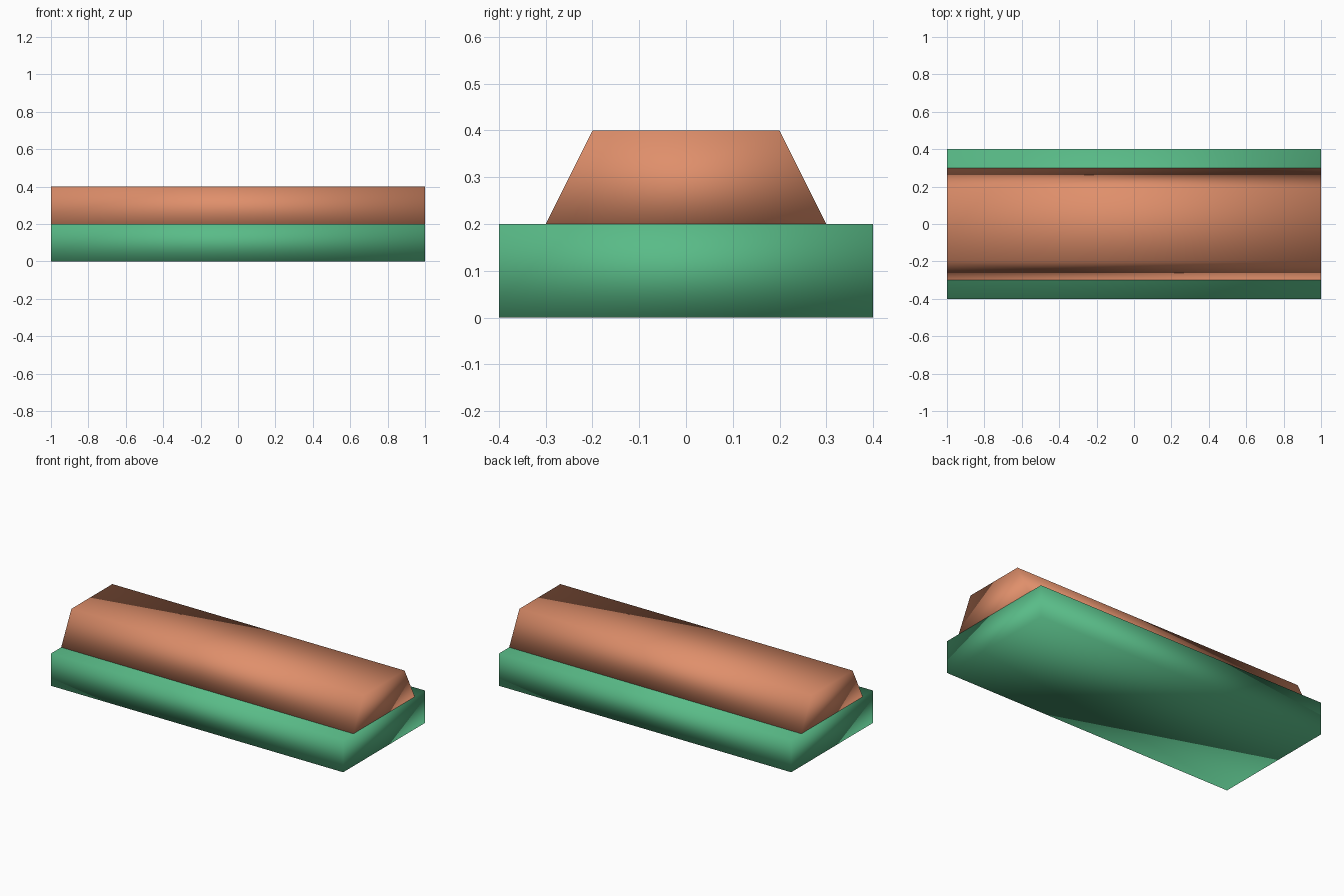
import bpy

if "Cube" in bpy.data.objects:
    bpy.data.objects.remove(bpy.data.objects["Cube"])


def material(name, rgb):
    m = bpy.data.materials.new(name)
    m.diffuse_color = (*rgb, 1.0)
    m.use_nodes = True
    m.node_tree.nodes["Principled BSDF"].inputs["Base Color"].default_value = m.diffuse_color
    return m


def bar(name, half_bottom, half_top, z0, z1, mat, half_length=1.0):
    """Closed, softly shaded bar along x with a four-point cross-section."""
    profile = [(-half_bottom, z0), (half_bottom, z0), (half_top, z1), (-half_top, z1)]
    verts = [(x, y, z) for x in (-half_length, half_length) for y, z in profile]
    sides = [(i, (i + 1) % 4, (i + 1) % 4 + 4, i + 4) for i in range(4)]
    # reverse the sides and caps so that normals point outwards
    faces = [tuple(reversed(f)) for f in sides] + [(0, 1, 2, 3), (7, 6, 5, 4)]
    faces = [tuple(reversed(f)) for f in faces]
    mesh = bpy.data.meshes.new(name)
    mesh.from_pydata(verts, [], faces)
    mesh.materials.append(mat)

    import bmesh
    bm = bmesh.new()
    bm.from_mesh(mesh)
    bmesh.ops.recalc_face_normals(bm, faces=bm.faces)
    for f in bm.faces:
        f.smooth = True
    bm.to_mesh(mesh)
    bm.free()

    obj = bpy.data.objects.new(name, mesh)
    bpy.context.collection.objects.link(obj)
    return obj


green = material("green", (0.10, 0.50, 0.245))
orange = material("terracotta orange", (0.74, 0.275, 0.147))

# Rectangular base slab
bar("base_slab", 0.4, 0.4, 0.0, 0.2, green)
# Tapered upper block
bar("upper_block", 0.3, 0.2, 0.2, 0.4, orange)
